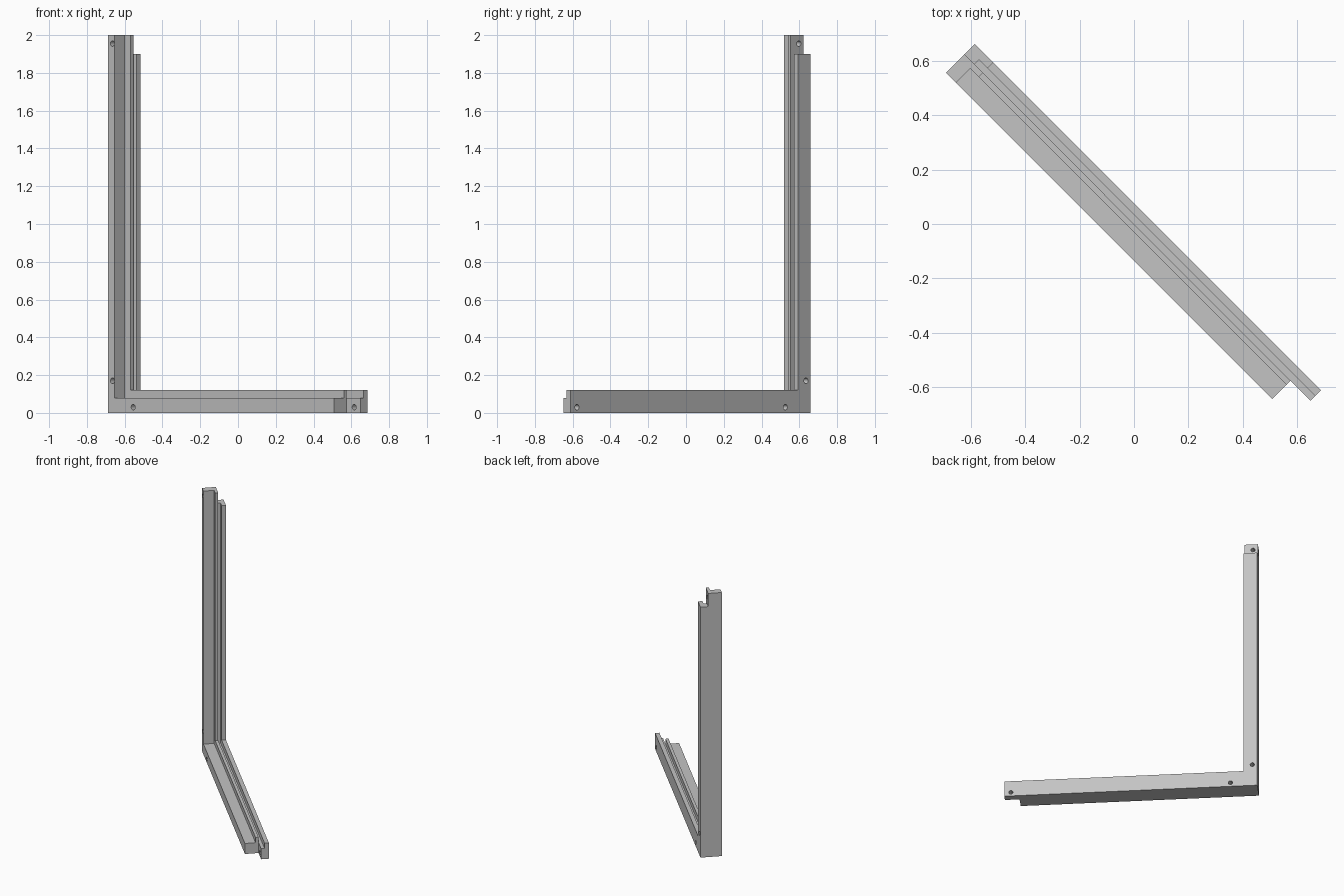
import bpy, bmesh
from math import radians
from mathutils import Matrix, Vector

cube = bpy.data.objects.get("Cube")
if cube:
    bpy.data.objects.remove(cube, do_unlink=True)

grey = bpy.data.materials.new("plain grey")
grey.use_nodes = True
grey.diffuse_color = (0.55, 0.55, 0.55, 1)
grey.node_tree.nodes["Principled BSDF"].inputs["Base Color"].default_value = grey.diffuse_color

# The frame is drawn along x (u), depth y (v), then turned 45 degrees
TURN = Matrix.Rotation(radians(-45), 4, 'Z')
START, END, LAP_END = -0.88, 0.917, 0.813
FRONT, BACK = -0.095, 0.054
RIDGE, LIP = -0.021, 0.024
TOP, LAP_TOP = 2.0, 1.9


def finish(name, bm):
    bmesh.ops.recalc_face_normals(bm, faces=bm.faces)
    mesh = bpy.data.meshes.new(name)
    bm.to_mesh(mesh)
    bm.free()
    mesh.materials.append(grey)
    obj = bpy.data.objects.new(name, mesh)
    bpy.context.collection.objects.link(obj)
    return obj


def rail(name, floor, height, place, span):
    """Extrude the rebated and grooved profile along a rail."""
    profile = [(0, FRONT), (floor, FRONT), (floor, RIDGE), (height, RIDGE),
               (height, 0), (floor, 0), (floor, LIP), (height, LIP),
               (height, BACK), (0, BACK)]
    bm = bmesh.new()
    face = bm.faces.new([bm.verts.new(place(d, v, span[0])) for d, v in profile])
    ext = bmesh.ops.extrude_face_region(bm, geom=[face])
    shift = Vector(place(0, 0, span[1])) - Vector(place(0, 0, span[0]))
    bmesh.ops.translate(bm, vec=shift,
                        verts=[g for g in ext["geom"] if isinstance(g, bmesh.types.BMVert)])
    return finish(name, bm)


def box(name, low, high):
    bm = bmesh.new()
    bmesh.ops.create_cube(bm, size=1)
    for vert in bm.verts:
        vert.co = [high[i] if vert.co[i] > 0 else low[i] for i in range(3)]
    return finish(name, bm)


def drill(u, z):
    bm = bmesh.new()
    bmesh.ops.create_cone(bm, cap_ends=True, segments=24, radius1=0.015, radius2=0.015,
                          depth=0.5, matrix=Matrix.Translation((u, 0, z))
                          @ Matrix.Rotation(radians(90), 4, 'X'))
    return finish("hole_cutter", bm)


def combine(obj, other, operation):
    mod = obj.modifiers.new("combine", 'BOOLEAN')
    mod.operation, mod.object, mod.solver = operation, other, 'EXACT'
    bpy.context.view_layer.objects.active = obj
    bpy.ops.object.modifier_apply(modifier=mod.name)
    bpy.data.objects.remove(other, do_unlink=True)


# Upright and bottom rail, joined at the corner
frame = rail("corner_frame", 0.052, 0.096, lambda d, v, t: (START + d, v, t), (0, TOP))
sill = rail("bottom_rail", 0.08, 0.12, lambda d, v, t: (t, v, d), (START, END))
combine(frame, sill, 'UNION')

# Half-lap ends: back half cut off the upright, front half off the rail
combine(frame, box("top_lap_cutter", (-1, 0, LAP_TOP), (-0.7, 0.2, 2.1)), 'DIFFERENCE')
combine(frame, box("end_lap_cutter", (LAP_END, -0.2, -0.1), (1, 0, 0.2)), 'DIFFERENCE')

# Screw holes
for u, z in [(-0.845, 1.955), (-0.845, 0.17), (-0.69, 0.03), (0.87, 0.03)]:
    combine(frame, drill(u, z), 'DIFFERENCE')

frame.data.transform(TURN)
bpy.ops.object.select_all(action='DESELECT')
frame.select_set(True)
bpy.context.view_layer.objects.active = frame
bpy.ops.object.shade_smooth_by_angle(angle=radians(30))
